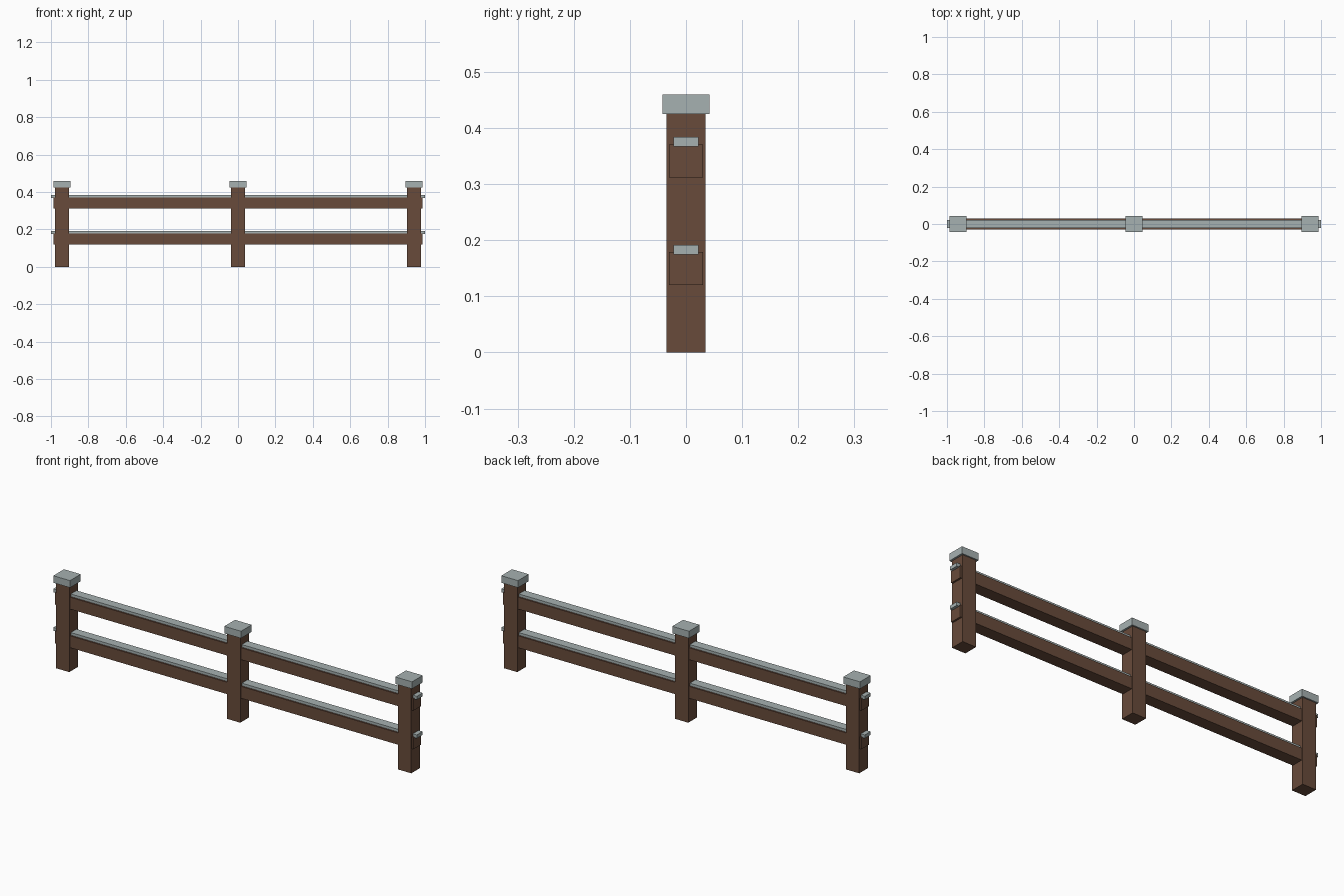
import bpy
import bmesh
from mathutils import Matrix, Vector

default = bpy.data.objects.get("Cube")
if default:
    bpy.data.objects.remove(default, do_unlink=True)


def make_material(name, rgb):
    mat = bpy.data.materials.new(name)
    mat.use_nodes = True
    mat.diffuse_color = (*rgb, 1)
    shader = next(n for n in mat.node_tree.nodes if n.type == "BSDF_PRINCIPLED")
    shader.inputs["Base Color"].default_value = (*rgb, 1)
    return mat


def box(name, x, z_low, z_high, width, depth, mat):
    """Flat-shaded box centred on y = 0, between two heights."""
    size = Vector((width, depth, z_high - z_low))
    bm = bmesh.new()
    bmesh.ops.create_cube(bm, size=1, matrix=Matrix.Diagonal(size).to_4x4())
    mesh = bpy.data.meshes.new(name)
    bm.to_mesh(mesh)
    bm.free()
    mesh.materials.append(mat)
    obj = bpy.data.objects.new(name, mesh)
    obj.location = (x, 0, (z_low + z_high) / 2)
    bpy.context.collection.objects.link(obj)
    return obj


wood = make_material("brown wood", (0.14, 0.07, 0.043))
stone = make_material("pale grey", (0.38, 0.44, 0.44))

# Posts with overhanging caps
for side, x in (("right", -0.941), ("middle", 0), ("left", 0.941)):
    box(side + "_post", x, 0, 0.43, 0.074, 0.07, wood)
    box(side + "_post_cap", x, 0.425, 0.46, 0.092, 0.084, stone)

# Rails running through the posts, each topped by a narrower strip
for level, z in (("lower", 0.12), ("upper", 0.312)):
    box(level + "_rail", 0, z, z + 0.059, 1.974, 0.06, wood)
    box(level + "_rail_strip", 0, z + 0.055, z + 0.072, 2, 0.045, stone)
